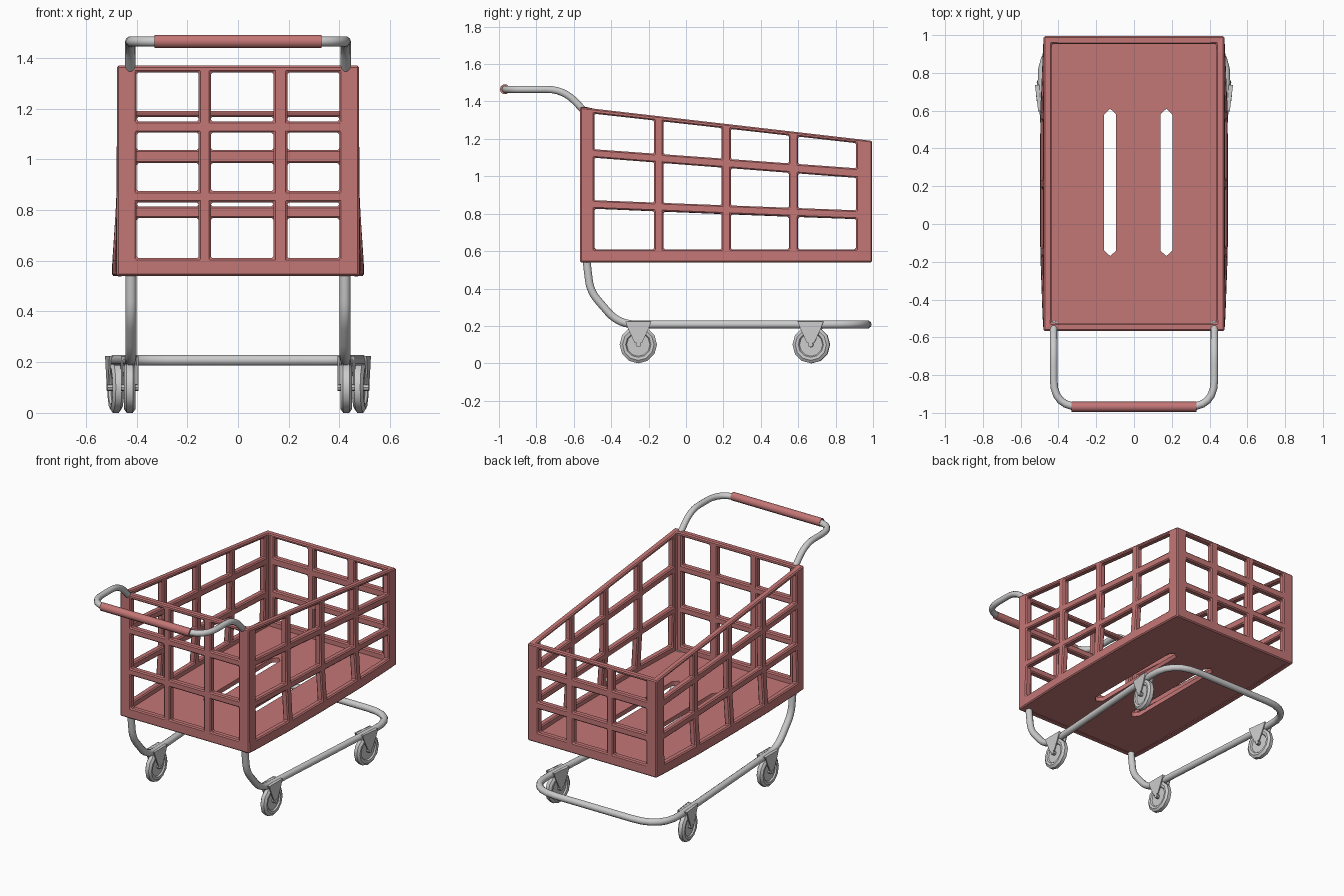
import bpy, bmesh, math
from mathutils import Vector, Matrix

if "Cube" in bpy.data.objects:
    bpy.data.objects.remove(bpy.data.objects["Cube"])

red = bpy.data.materials.new("muted_red")
red.diffuse_color = (0.55, 0.18, 0.18, 1)
red.use_nodes = True
red.node_tree.nodes["Principled BSDF"].inputs["Base Color"].default_value = red.diffuse_color


def finish(obj, mat=None, smooth=None):
    """Turn curves into meshes, assign material and shading."""
    bpy.ops.object.select_all(action='DESELECT')
    obj.select_set(True)
    bpy.context.view_layer.objects.active = obj
    if obj.type == 'CURVE':
        bpy.ops.object.convert(target='MESH')
        obj = bpy.context.view_layer.objects.active
    if mat:
        obj.data.materials.clear()
        obj.data.materials.append(mat)
    if smooth:
        bpy.ops.object.shade_smooth_by_angle(angle=math.radians(smooth))
    return obj


def link(name, data):
    obj = bpy.data.objects.new(name, data)
    bpy.context.collection.objects.link(obj)
    return obj


def mesh_from(name, bm):
    bmesh.ops.recalc_face_normals(bm, faces=bm.faces)
    me = bpy.data.meshes.new(name)
    bm.to_mesh(me)
    bm.free()
    return link(name, me)


def rounded(points, steps=6):
    """Polyline of (x, y, z, corner radius) with filleted corners."""
    out = []
    for i, (x, y, z, r) in enumerate(points):
        p = Vector((x, y, z))
        if r == 0:
            out.append(p)
            continue
        a = p + (Vector(points[i - 1][:3]) - p).normalized() * r
        b = p + (Vector(points[i + 1][:3]) - p).normalized() * r
        for k in range(steps + 1):
            t = k / steps
            out.append(a * (1 - t) ** 2 + p * 2 * t * (1 - t) + b * t * t)
    return out


def add_spline(curve, pts, cyclic=False):
    s = curve.splines.new('POLY')
    s.points.add(len(pts) - 1)
    for sp, p in zip(s.points, pts):
        sp.co = (*p, 1)
    s.use_cyclic_u = cyclic


def tube(name, pts, radius, mat=None):
    cu = bpy.data.curves.new(name, 'CURVE')
    cu.dimensions = '3D'
    cu.bevel_depth = radius
    cu.bevel_resolution = 3
    cu.use_fill_caps = True
    add_spline(cu, pts)
    return finish(link(name, cu), mat, 50)


def both_sides(half):
    return half + [(-x, y, z, r) for x, y, z, r in reversed(half)]


# Basket walls: one closed lattice ring, thickened inwards
Y0, Y1, W = -0.567, 0.995, 0.478
xs = [-W, -0.40, -0.155, -0.107, 0.14, 0.195, 0.40, W]
ys = [Y0, -0.49, -0.17, -0.12, 0.19, 0.24, 0.55, 0.60, 0.91, Y1]
z_high = [0.54, 0.61, 0.83, 0.875, 1.105, 1.15, 1.343, 1.37]
z_low = [0.54, 0.61, 0.768, 0.815, 0.985, 1.037, 1.168, 1.19]
bulge = [0.02, 0.017, 0.004, 0.002, 0, 0, 0, 0]


def side_bulge(y):
    return max(0, 1 - abs((y - 0.2) / 0.78) ** 3)


panels = [[(x, Y0) for x in xs], [(W, y) for y in ys],
          [(x, Y1) for x in reversed(xs)], [(-W, y) for y in reversed(ys)]]
ring, is_open = [], []
for pan in panels:
    for i, p in enumerate(pan[:-1]):
        ring.append(p)
        is_open.append(i % 2 == 1)

bm = bmesh.new()
cols = []
for x, y in ring:
    t = (y - Y0) / (Y1 - Y0)
    col = []
    for a, b, g in zip(z_high, z_low, bulge):
        dx = g * side_bulge(y) * math.copysign(1, x) if abs(x) == W else 0
        col.append(bm.verts.new((x + dx, y, a + (b - a) * t)))
    cols.append(col)
for i in range(len(ring)):
    a, b = cols[i], cols[(i + 1) % len(ring)]
    for r in range(len(z_high) - 1):
        if not (is_open[i] and r % 2 == 1):
            bm.faces.new((a[r], b[r], b[r + 1], a[r + 1]))
basket = mesh_from("basket_walls", bm)
# make sure the wall normals face outwards before thickening
if basket.data.polygons[0].normal.y > 0:
    basket.data.flip_normals()
sol = basket.modifiers.new("thickness", 'SOLIDIFY')
sol.thickness = 0.042
sol.offset = -1
sol.use_even_offset = True
bev = basket.modifiers.new("chamfer", 'BEVEL')
bev.width = 0.007
bev.segments = 1
bev.limit_method = 'ANGLE'
bev.angle_limit = math.radians(40)
finish(basket, red)

# Basket floor with two pointed slots
cu = bpy.data.curves.new("basket_floor", 'CURVE')
cu.dimensions = '2D'
cu.fill_mode = 'BOTH'
cu.extrude = 0.015
edge = [(W - 0.01 + 0.02 * side_bulge(y), y, 0) for y in
        [Y0 + 0.01] + ys[1:-1] + [Y1 - 0.01]]
add_spline(cu, edge + [(-x, y, z) for x, y, z in reversed(edge)], True)
for c in (-0.126, 0.171):
    h = 0.032
    add_spline(cu, [(c, -0.17, 0), (c + h, -0.14, 0), (c + h, 0.58, 0),
                    (c, 0.61, 0), (c - h, 0.58, 0), (c - h, -0.14, 0)], True)
floor = link("basket_floor", cu)
floor.location.z = 0.558
finish(floor, red)

# Lower frame: legs, runners and front bar as one bent tube
tube("lower_frame", rounded(both_sides([
    (0.422, -0.535, 0.575, 0), (0.422, -0.512, 0.385, 0.06),
    (0.422, -0.36, 0.208, 0.09), (0.427, -0.2, 0.208, 0),
    (0.502, 0.97, 0.208, 0.22)])), 0.022)

# Push handle and its grip
tube("handle_tube", rounded(both_sides([
    (0.425, -0.535, 1.34, 0), (0.425, -0.655, 1.465, 0.09),
    (0.425, -0.968, 1.465, 0.14)])), 0.02)
tube("handle_grip", [(-0.33, -0.968, 1.465), (0.33, -0.968, 1.465)], 0.027, red)


# Casters
def wheel(name, matrix):
    half = [(0.012, 0.0), (0.012, 0.062), (0.021, 0.068), (0.023, 0.084), (0.012, 0.1)]
    prof = half + [(-x, r) for x, r in reversed(half)]
    bm = bmesh.new()
    vs = [bm.verts.new((x, 0, r)) for x, r in prof]
    es = [bm.edges.new(p) for p in zip(vs, vs[1:])]
    bmesh.ops.spin(bm, geom=vs + es, cent=(0, 0, 0), axis=(1, 0, 0),
                   angle=math.tau, steps=12)
    bmesh.ops.remove_doubles(bm, verts=bm.verts, dist=1e-4)
    # axle
    bmesh.ops.create_cone(bm, cap_ends=True, segments=8, radius1=0.014, radius2=0.014,
                          depth=0.07, matrix=Matrix.Rotation(math.pi / 2, 4, 'Y'))
    obj = mesh_from(name, bm)
    obj.matrix_world = matrix
    finish(obj, None, 35)


def prism(bm, outline, x0, x1):
    a = [bm.verts.new((x0, y, z)) for y, z in outline]
    b = [bm.verts.new((x1, y, z)) for y, z in outline]
    bm.faces.new(a)
    bm.faces.new(b[::-1])
    for i in range(len(a)):
        j = (i + 1) % len(a)
        bm.faces.new((a[i], b[i], b[j], a[j]))


def fork(name, matrix):
    bm = bmesh.new()
    plate = [(-0.07, 0.125), (-0.055, 0.085), (-0.02, 0.01), (0.02, 0.01),
             (0.055, 0.085), (0.07, 0.125)]
    for s in (-1, 1):
        prism(bm, plate, s * 0.027, s * 0.034)
    prism(bm, [(-0.069, 0.124), (-0.062, 0.108), (0.062, 0.108), (0.069, 0.124)],
          -0.027, 0.027)
    obj = mesh_from(name, bm)
    obj.matrix_world = matrix


for side, s in (("right", 1), ("left", -1)):
    for place, x, y, toe in (("rear", 0.427, -0.255, 0), ("front", 0.482, 0.67, -7)):
        m = Matrix.Translation((s * x, y, 0.1)) @ Matrix.Rotation(math.radians(s * toe), 4, 'Z')
        wheel(f"{place}_{side}_wheel", m)
        fork(f"{place}_{side}_fork", m)
